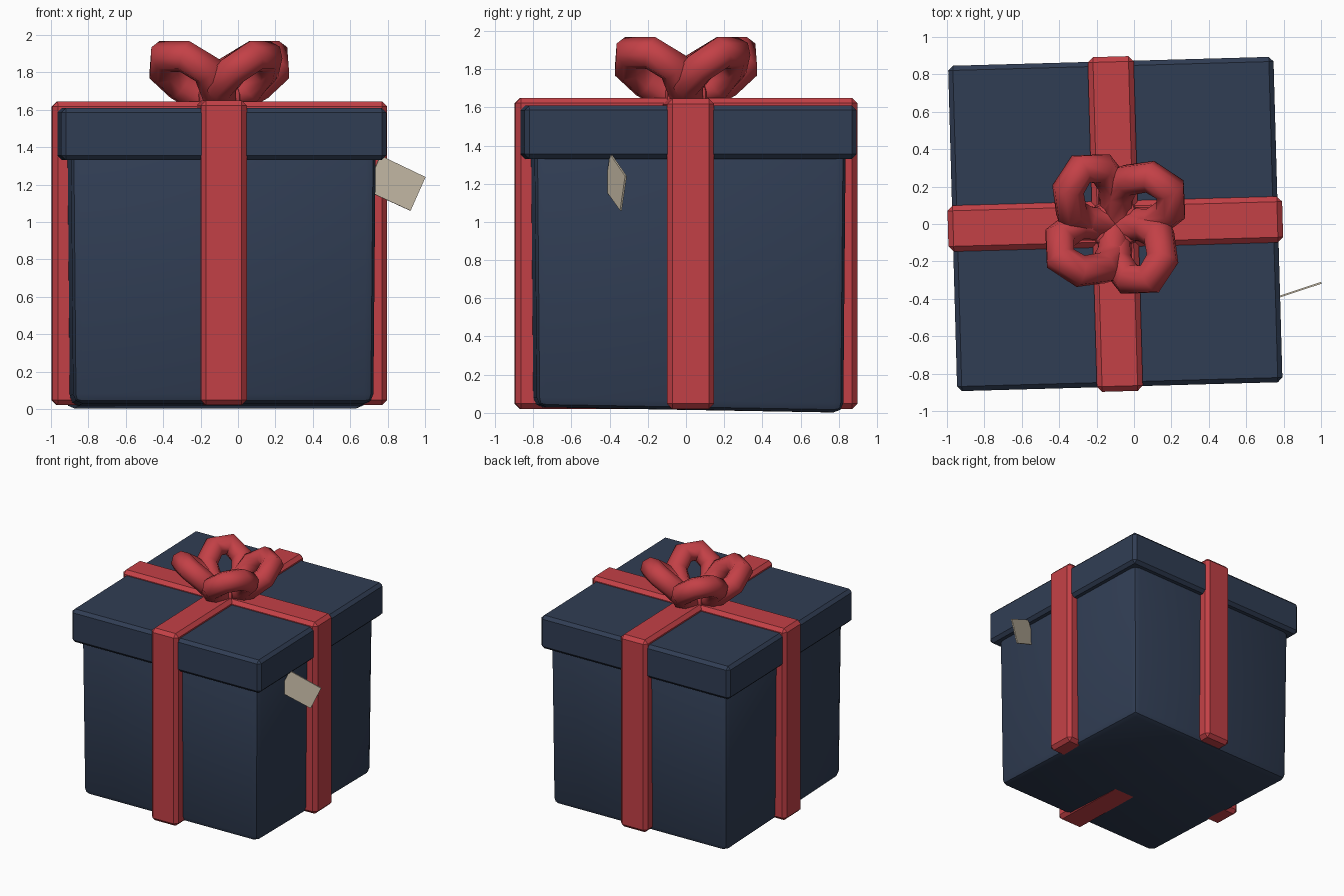
import bpy, bmesh, math
from mathutils import Vector, Matrix

if bpy.data.objects.get("Cube"):
    bpy.data.objects.remove(bpy.data.objects["Cube"], do_unlink=True)

CENTRE = Vector((-0.1, 0.0, 0.0))
TURN = math.radians(1.6)


def material(name, rgb):
    m = bpy.data.materials.new(name)
    m.use_nodes = True
    m.diffuse_color = (*rgb, 1)
    m.node_tree.nodes["Principled BSDF"].inputs["Base Color"].default_value = (*rgb, 1)
    return m


navy = material("navy card", (0.030, 0.047, 0.088))
red = material("red ribbon", (0.55, 0.052, 0.062))
cream = material("cream paper", (0.65, 0.57, 0.44))


def finish(name, bm, mat, angle=35):
    bmesh.ops.recalc_face_normals(bm, faces=bm.faces)
    mesh = bpy.data.meshes.new(name)
    bm.to_mesh(mesh)
    bm.free()
    mesh.materials.append(mat)
    ob = bpy.data.objects.new(name, mesh)
    bpy.context.collection.objects.link(ob)
    bpy.ops.object.select_all(action='DESELECT')
    ob.select_set(True)
    bpy.context.view_layer.objects.active = ob
    bpy.ops.object.shade_smooth_by_angle(angle=math.radians(angle))
    return ob


def block(name, mat, hx, hy, z0, z1, bevel, segments=1, taper=1.0, tilt=0.0):
    """Bevelled box, with an optional narrower and sloping underside."""
    bm = bmesh.new()
    bmesh.ops.create_cube(bm, size=2)
    for v in bm.verts:
        low = v.co.z < 0
        k = taper if low else 1.0
        z = z0 - tilt * v.co.y if low else z1
        v.co = (v.co.x * hx * k, v.co.y * hy * k, z)
    bmesh.ops.bevel(bm, geom=bm.edges[:], offset=bevel, segments=segments,
                    profile=0.5, affect='EDGES')
    ob = finish(name, bm, mat)
    ob.location = CENTRE
    ob.rotation_euler.z = TURN
    return ob


# Box and lid
block("box_body", navy, 0.815, 0.815, 0.016, 1.40, 0.05, 2, 0.985, 0.014)
block("box_lid", navy, 0.87, 0.87, 1.33, 1.61, 0.025)

# Ribbons wrapped both ways round the box
block("ribbon_across", red, 0.895, 0.123, 0.02, 1.645, 0.028)
block("ribbon_front_to_back", red, 0.123, 0.895, 0.02, 1.65, 0.028)

# Knot in the middle of the bow
block("bow_knot", red, 0.12, 0.115, 1.58, 1.73, 0.05, 2)

# Bow loop path: outward, sideways, height
LOOP = [(0.03, 0.03, 1.66), (0.11, 0.12, 1.71), (0.19, 0.15, 1.81),
        (0.30, 0.09, 1.885), (0.345, -0.03, 1.885), (0.28, -0.12, 1.81),
        (0.17, -0.12, 1.73), (0.06, -0.04, 1.65)]


def bow_loop(name, angle, radius=0.088, sides=8):
    """Closed tube swept along the loop path."""
    pts = [Vector(p) for p in LOOP]
    mid = sum(pts, Vector()) / len(pts)
    n = len(pts)
    bm = bmesh.new()
    rings = []
    for i, p in enumerate(pts):
        along = (pts[(i + 1) % n] - pts[i - 1]).normalized()
        out = p - mid
        out = (out - along * out.dot(along)).normalized()
        side = along.cross(out)
        ring = []
        for s in range(sides):
            a = math.tau * s / sides
            ring.append(bm.verts.new(p + radius * (out * math.cos(a) + side * math.sin(a))))
        rings.append(ring)
    for i in range(n):
        a, b = rings[i], rings[(i + 1) % n]
        for s in range(sides):
            t = (s + 1) % sides
            bm.faces.new((a[s], a[t], b[t], b[s]))
    bmesh.ops.transform(bm, matrix=Matrix.Rotation(angle, 4, 'Z'), verts=bm.verts)
    finish(name, bm, red, 60).location = CENTRE


for i in range(4):
    bow_loop(f"bow_loop_{i + 1}", math.radians(37 + 90 * i))

# Paper tag sticking out from under the lid
bm = bmesh.new()
outline = [(1.0, 1.24), (0.92, 1.06), (0.68, 1.17), (0.76, 1.355)]
face = bm.faces.new([bm.verts.new((x, -0.31 - 0.33 * (1 - x), z)) for x, z in outline])
made = bmesh.ops.extrude_face_region(bm, geom=[face])["geom"]
bmesh.ops.translate(bm, vec=(0.003, -0.009, 0),
                    verts=[g for g in made if isinstance(g, bmesh.types.BMVert)])
finish("paper_tag", bm, cream)
